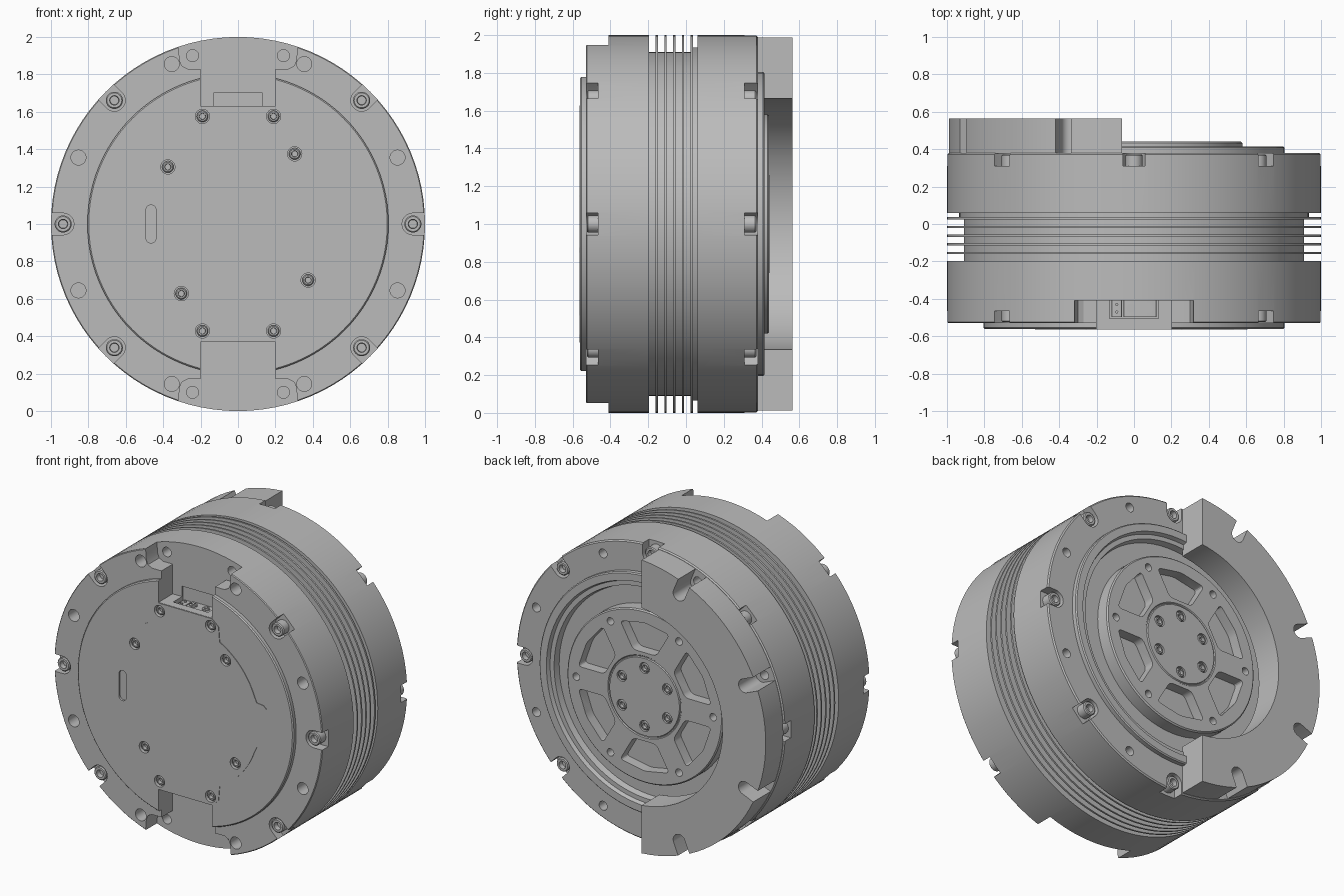
import bpy, bmesh
from math import radians, cos, sin, asin, degrees, pi
from mathutils import Matrix, Vector

if "Cube" in bpy.data.objects:
    bpy.data.objects.remove(bpy.data.objects["Cube"])

metal = bpy.data.materials.new("grey_metal")
metal.use_nodes = True
metal.diffuse_color = (0.5, 0.5, 0.5, 1)
metal.node_tree.nodes["Principled BSDF"].inputs["Base Color"].default_value = (0.5, 0.5, 0.5, 1)


# ---- helpers: the axis of the drum runs along y at height z = 1 ----
def polar(r, a):
    return (r * cos(radians(a)), r * sin(radians(a)))


def arc(r, a0, a1, n, cx=0, cz=0):
    pts = [polar(r, a0 + (a1 - a0) * i / n) for i in range(n + 1)]
    return [(cx + x, cz + z) for x, z in pts]


def disc(c, r, n=24):
    return arc(r, 0, 360 - 360 / n, n - 1, *c)


def box(x0, x1, z0, z1):
    return [(x0, z0), (x1, z0), (x1, z1), (x0, z1)]


def u_shape(r, a, w, out=1.15):
    """Round-bottomed notch that opens outward at angle a."""
    c, s = polar(1, a)
    local = arc(w, 90, 270, 12, r, 0) + [(out, -w), (out, w)]
    return [(x * c - z * s, x * s + z * c) for x, z in local]


def finish(bm, name):
    bmesh.ops.recalc_face_normals(bm, faces=bm.faces)
    me = bpy.data.meshes.new(name)
    bm.to_mesh(me)
    bm.free()
    me.materials.append(metal)
    ob = bpy.data.objects.new(name, me)
    bpy.context.collection.objects.link(ob)
    return ob


def prisms(name, shapes, rounding=0):
    """Outlines in x-z, each extruded from y0 to y1."""
    bm = bmesh.new()
    for pts, y0, y1 in shapes:
        face = bm.faces.new([bm.verts.new((x, y0, z + 1)) for x, z in pts])
        new = bmesh.ops.extrude_face_region(bm, geom=[face])["geom"]
        moved = [v for v in new if isinstance(v, bmesh.types.BMVert)]
        bmesh.ops.translate(bm, verts=moved, vec=(0, y1 - y0, 0))
    if rounding:
        edges = [e for e in bm.edges if abs(e.verts[0].co.y - e.verts[1].co.y) > 1e-4]
        bmesh.ops.bevel(bm, geom=edges, offset=rounding, segments=4, profile=0.5, affect='EDGES')
    return finish(bm, name)


def lathe(name, profile, steps=96, centre=(0, 0)):
    """Profile of (radius, y) points turned about the y axis."""
    bm = bmesh.new()
    vs = [bm.verts.new((r, y, 0)) for r, y in profile]
    es = [bm.edges.new(p) for p in zip(vs, vs[1:])]
    bmesh.ops.spin(bm, geom=vs + es, cent=(0, 0, 0), axis=(0, 1, 0), angle=2 * pi, steps=steps)
    bmesh.ops.remove_doubles(bm, verts=bm.verts, dist=1e-5)
    bmesh.ops.translate(bm, verts=bm.verts, vec=(centre[0], 0, centre[1] + 1))
    return finish(bm, name)


def cut(ob, shapes, rounding=0):
    cutter = prisms("cutter", shapes, rounding)
    cutter.hide_render = True
    mod = ob.modifiers.new("cut", 'BOOLEAN')
    mod.operation, mod.solver, mod.object = 'DIFFERENCE', 'EXACT', cutter
    bpy.context.view_layer.objects.active = ob
    bpy.ops.object.modifier_apply(modifier=mod.name)
    bpy.data.objects.remove(cutter)


def bolt(name, c, r, top, bottom):
    """Socket head bolt whose head shows at y = top."""
    d = 1 if bottom > top else -1
    sock = top + d * r * 0.7
    lathe(name, [(0, bottom), (r, bottom), (r, top + d * 0.006), (r - 0.006, top),
                 (r * 0.55, top), (r * 0.5, sock), (0, sock)], 18, c)


# ---- finned drum housing with the front cover ----
profile = [(0, -.561), (.798, -.561), (.805, -.554), (.805, -.53), (.995, -.53),
           (1, -.525), (1, -.197), (.91, -.197)]
for i in range(5):
    y = -.155 + i * .0463
    core = .91 if i < 4 else .935
    profile += [(.91, y - .006), (1, y - .006), (1, y + .006), (core, y + .006)]
profile += [(.935, .06), (1, .06), (1, .372), (.992, .38), (.805, .38), (.805, .408),
            (.798, .415), (.75, .415), (.74, .39), (.71, .39), (.7, .35), (0, .35)]
housing = lathe("finned_housing", profile)

# cable slots at top and bottom
half = [(.2, .63), (.2, .83), (.27, .83), (.3, .845), (.312, .875), (.33, 1.1)]
slot = half + [(-x, z) for x, z in reversed(half)]
flipped = [(x, -z) for x, z in slot]
cut(housing, [(slot, -.7, -.41), (flipped, -.7, -.41)])

# bolt pockets on both rims
front_angles = [0, 45, 135, 180, 225, 315]
back_angles = range(0, 360, 45)
cut(housing, [(u_shape(.935, a, .058), -.7, -.465) for a in front_angles]
    + [(u_shape(.935, a, .058), .31, .5) for a in back_angles])
for a in front_angles:
    bolt("front_rim_bolt", polar(.935, a), .046, -.525, -.46)
for a in back_angles:
    bolt("back_rim_bolt", polar(.935, a), .046, .372, .305)

# mounting holes
holes = []
for sx in (-1, 1):
    for sz in (-1, 1):
        for x, z, r in ((.853, .355, .04), (.354, .855, .04), (.243, .9, .032)):
            holes.append((disc((sx * x, sz * z), r), -.7, -.34))
holes += [(disc(polar(.92, a + 22.5), .03), .28, .6) for a in back_angles]
cut(housing, holes)

# ---- access panel on the front cover ----
edge = [(.25, .585)] + arc(.55, 62, 20, 10) + [(.535, .15), (.585, .145), (.607, .125)]
right = edge + [(x, -z) for x, z in reversed(edge)]
left = arc(.55, 242, 198, 10)[::1] + arc(.53, 196, 164, 8) + arc(.55, 162, 118, 10)
outline = [(.2, .628)] + right + [(.2, -.628), (-.2, -.628), (-.25, -.585)] + left
outline += [(-.25, .585), (-.2, .628)]
panel = prisms("access_panel", [(outline, -.565, -.558)])
cover_bolts = [(-.19, .575), (.19, .575), (-.375, .305), (.303, .375),
               (.375, -.3), (-.303, -.372), (-.19, -.572), (.19, -.572)]
pill = arc(.027, 0, 180, 8, -.465, .075) + arc(.027, 180, 360, 8, -.465, -.075)
recesses = [(disc(c, .038), -.7, -.535) for c in cover_bolts] + [(pill, -.7, -.552)]
cut(panel, recesses)
cut(housing, recesses)
for c in cover_bolts:
    bolt("cover_bolt", c, .031, -.558, -.53)

# ---- connector in the top slot ----
cut(housing, [(box(-.13, .13, .57, .7), -.505, -.4)])
prisms("terminal_block", [(box(-.055, .12, .56, .615), -.497, -.405)], .004)
prisms("signal_plug", [(box(-.12, -.065, .56, .61), -.497, -.405)], .004)


def upright(name, x, y, z, r, h):
    bpy.ops.mesh.primitive_cylinder_add(vertices=16, radius=r, depth=h, location=(x, y, z + 1))
    ob = bpy.context.object
    ob.name = name
    ob.data.materials.append(metal)


for x in (-.015, .078):
    upright("terminal_screw", x, -.45, .615, .025, .016)
    prisms("screw_cross", [(box(x - .018, x + .018, .62, .626), -.453, -.447),
                           (box(x - .003, x + .003, .62, .626), -.468, -.432)])
for y in (-.47, -.43):
    upright("signal_pin", -.092, y, .612, .008, .016)

# ---- output rotor at the back ----
rotor = lathe("output_rotor", [(0, .3), (.58, .3), (.58, .432), (.572, .44), (.275, .44),
                               (.27, .434), (.264, .434), (.26, .442), (0, .442)])
windows = []
for k in range(6):
    mid = 30 + 60 * k
    wide, narrow = [30 - degrees(asin(.075 / r)) for r in (.5, .31)]
    pts = [polar(.31, mid - narrow)] + arc(.5, mid - wide, mid + wide, 2)
    windows.append((pts + [polar(.31, mid + narrow)], .37, .6))
cut(rotor, windows, .025)
cut(rotor, [(disc(polar(.51, 60 * k), .025), .37, .6) for k in range(6)]
    + [(disc(polar(.195, 30 + 60 * k), .036), .42, .6) for k in range(6)])
for k in range(6):
    bolt("hub_bolt", polar(.195, 30 + 60 * k), .031, .44, .41)

# ---- half ring spacer on the right of the back ----
a_out, a_in = [90 + degrees(asin(.065 / r)) for r in (.99, .668)]
ring = arc(.99, a_out, 360 - a_out, 48) + arc(.668, 360 - a_in, a_in, 48)
spacer = prisms("half_ring_spacer", [(ring, .378, .565)])
cut(spacer, [(u_shape(.9, a, .045), .3, .7) for a in (112.5, 157.5, 202.5, 247.5)])

# smooth round walls, crisp edges
bpy.ops.object.select_all(action='DESELECT')
for ob in bpy.context.collection.objects:
    if ob.type == 'MESH' and metal.name in ob.data.materials:
        ob.select_set(True)
        bpy.context.view_layer.objects.active = ob
bpy.ops.object.shade_smooth_by_angle(angle=radians(25))
